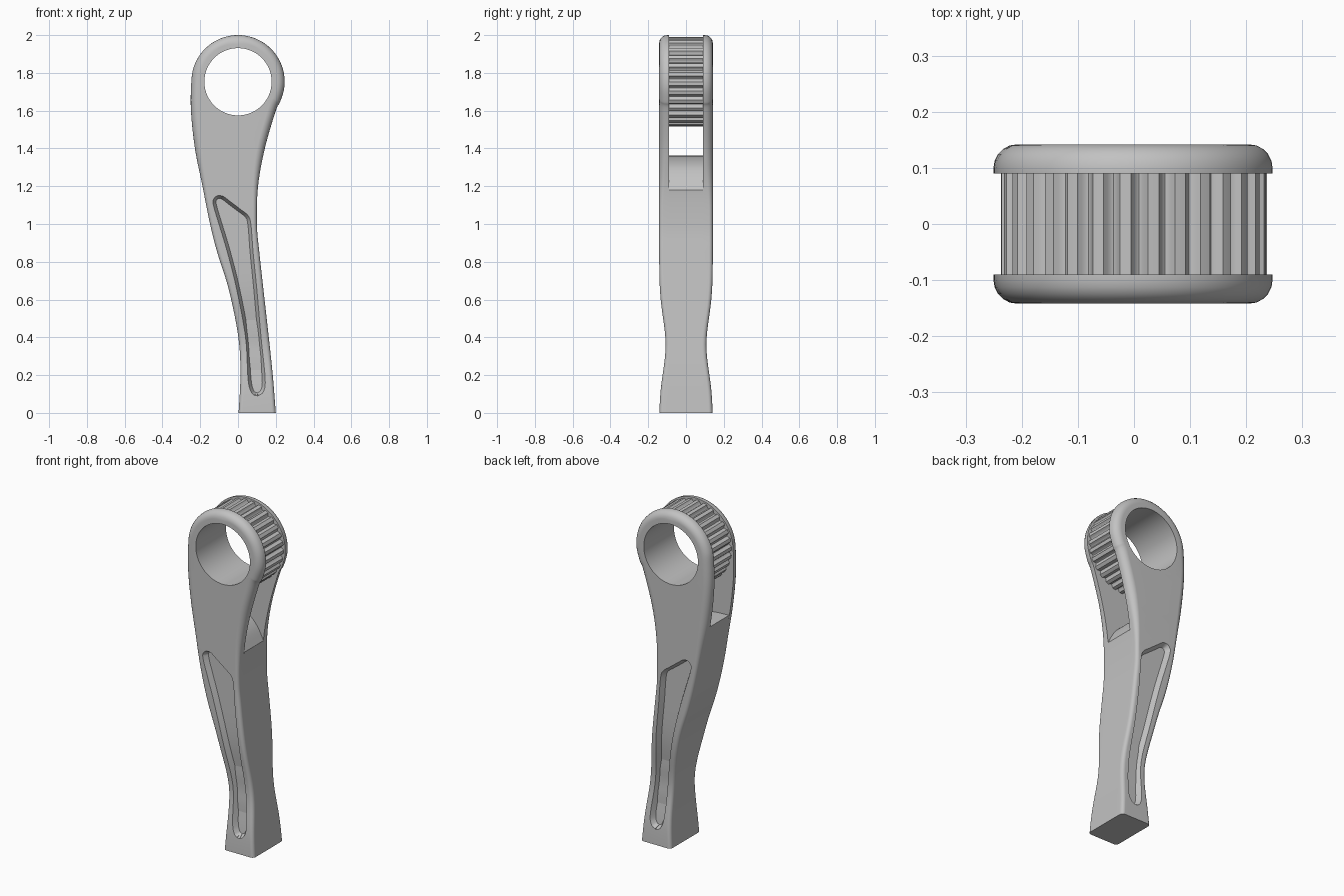
import bpy, math
from mathutils import Vector
from mathutils.geometry import tessellate_polygon

if "Cube" in bpy.data.objects:
    bpy.data.objects.remove(bpy.data.objects["Cube"])

grey = bpy.data.materials.new("plain grey")
grey.use_nodes = True
grey.diffuse_color = (0.54, 0.54, 0.54, 1)
grey.node_tree.nodes["Principled BSDF"].inputs["Base Color"].default_value = grey.diffuse_color

HEAD_Z, HEAD_R, BORE_R, SLOT = 1.753, 0.247, 0.178, 0.09


def half_depth(z):
    """Half thickness, with a waist low on the handle."""
    return 0.142 - 0.034 * math.exp(-((z - 0.36) / 0.2) ** 2)


def rounding(z):
    """Edge radius: tight on the handle, generous round the head."""
    t = max(0, min(1, (z - 1.05) / 0.4))
    return 0.02 + 0.022 * t * t * (3 - 2 * t)


def core_depth(z):
    return min(SLOT, half_depth(z) - rounding(z) - 0.002)


def spline(points, steps=6):
    """Smooth open curve through the points."""
    p = [Vector(q) for q in points]
    p = [p[0]] + p + [p[-1]]
    out = []
    for a, b, c, d in zip(p, p[1:], p[2:], p[3:]):
        for s in range(steps):
            t = s / steps
            out.append(0.5 * (2 * b + (c - a) * t + (2 * a - 5 * b + 4 * c - d) * t * t
                              + (3 * b - a - 3 * c + d) * t ** 3))
    return out + [p[-1]]


def circle(radius_at, count):
    """Loop around the head centre."""
    out = []
    for i in range(count):
        a = math.tau * i / count
        r = radius_at(i)
        out.append(Vector((r * math.cos(a), HEAD_Z + r * math.sin(a))))
    return out


def inset(outline, amount, flat_base=False):
    """Move a counter-clockwise x-z loop inwards by an amount that depends on height."""
    out = []
    n = len(outline)
    for i, p in enumerate(outline):
        t = outline[(i + 1) % n] - outline[i - 1]
        normal = Vector((t.y, -t.x)).normalized()
        if flat_base and i in (0, n - 1):
            normal = Vector((1 if i == 0 else -1, 0))
        out.append(p - normal * amount(p.y))
    return out


class Part:
    """Collects rings of points, skins between them and flat fills."""

    def __init__(self):
        self.verts, self.faces = [], []

    def ring(self, outline, depth):
        start = len(self.verts)
        self.verts += [Vector((p.x, depth(p.y), p.y)) for p in outline]
        return list(range(start, len(self.verts)))

    def skin(self, front, back):
        for i in range(len(front)):
            self.faces.append((front[i - 1], back[i - 1], back[i], front[i]))

    def fill(self, loops, facing):
        """Fill the first loop, leaving the others as holes; facing is the y direction."""
        flat = [[Vector((self.verts[i].x, self.verts[i].z, 0)) for i in loop] for loop in loops]
        index = [i for loop in loops for i in loop]
        for tri in tessellate_polygon(flat):
            a, b, c = (index[i] for i in tri)
            va, vb, vc = self.verts[a], self.verts[b], self.verts[c]
            same = (vb - va).cross(vc - va).y * facing > 0
            self.faces.append((a, b, c) if same else (a, c, b))

    def build(self, name, mirrored=False):
        mesh = bpy.data.meshes.new(name)
        mesh.from_pydata(self.verts, [], self.faces)
        mesh.materials.append(grey)
        obj = bpy.data.objects.new(name, mesh)
        bpy.context.collection.objects.link(obj)
        bpy.ops.object.select_all(action='DESELECT')
        obj.select_set(True)
        bpy.context.view_layer.objects.active = obj
        bpy.ops.object.shade_smooth_by_angle(angle=math.radians(30))
        if mirrored:
            mirror = obj.modifiers.new("other side", 'MIRROR')
            mirror.use_axis = (False, True, False)
        weighted = obj.modifiers.new("even shading", 'WEIGHTED_NORMAL')
        weighted.keep_sharp = True


# Side outline: curved handle swelling into a round head (z, left edge, right edge)
stations = [(0, 0.003, 0.2), (0.2, 0.013, 0.184), (0.4, 0.002, 0.163), (0.65, -0.048, 0.135),
            (0.85, -0.11, 0.113), (1.0, -0.148, 0.1), (1.2, -0.188, 0.106),
            (1.4, -0.228, 0.142), (1.6, -0.249, 0.2)]
arc = []
for i in range(12):
    a = math.radians(-25 + 205 * i / 11)
    arc.append((HEAD_R * math.cos(a), HEAD_Z + HEAD_R * math.sin(a)))
outline = spline([(r, z) for z, l, r in stations] + arc + [(l, z) for z, l, r in reversed(stations)])
bore = circle(lambda i: BORE_R, 96)

# Pocket outline on the broad faces
pocket = spline([(0.105, 0.09), (0.134, 0.112), (0.144, 0.18), (0.122, 0.4), (0.1, 0.65), (0.08, 0.85),
                 (0.068, 1.0), (0.052, 1.046), (0.01, 1.08), (-0.043, 1.12), (-0.08, 1.147),
                 (-0.113, 1.148), (-0.132, 1.125), (-0.129, 1.095), (-0.118, 1.055), (-0.101, 1.0),
                 (-0.056, 0.85), (-0.006, 0.65), (0.04, 0.4), (0.053, 0.18), (0.069, 0.112),
                 (0.09, 0.092)])

# Cheeks: full-length side plates with rounded rim, bore and pocket
cheek = Part()
rim = []
for k in range(6):
    a = math.pi / 2 * (1 - k / 5)
    loop = inset(outline, lambda z: rounding(z) * (1 - math.cos(a)), flat_base=True)
    rim.append(cheek.ring(loop, lambda z: -half_depth(z) + rounding(z) * (1 - math.sin(a))))
rim.append(cheek.ring(outline, lambda z: -core_depth(z)))
for front, back in zip(rim, rim[1:]):
    cheek.skin(front, back)

bore_front = cheek.ring(bore, lambda z: -half_depth(z))
bore_back = cheek.ring(bore, lambda z: -core_depth(z))
cheek.skin(bore_front[::-1], bore_back[::-1])

pocket_edge = cheek.ring(pocket, lambda z: -half_depth(z))
pocket_floor = cheek.ring(inset(pocket, lambda z: 0.016), lambda z: -half_depth(z) + 0.03)
cheek.skin(pocket_edge[::-1], pocket_floor[::-1])
cheek.fill([pocket_floor], -1)
cheek.fill([rim[0], bore_front, pocket_edge], -1)
cheek.fill([rim[-1], bore_back], 1)
cheek.build("cheek_plates", mirrored=True)

# Core: middle of the handle, ending in the arched floor of the fork
middle = len(outline) // 2
arch = spline([(0.105, 1.18), (0.06, 1.26), (0, 1.315), (-0.1, 1.352), (-0.221, 1.362)])
loop = ([p for p in outline[:middle] if p.y < 1.175] + arch
        + [p for p in outline[middle:] if p.y < 1.355])
core = Part()
core.skin(core.ring(loop, lambda z: -core_depth(z)), core.ring(loop, core_depth))
core.build("handle_core")

# Ribbed drum held between the cheeks
TEETH, PER = 30, 10


def rib(i):
    t = (i % PER) / PER
    return 0.237 - (0.016 * math.sin(math.pi * t / 0.6) if t < 0.6 else 0)


drum = Part()
for loop in (circle(rib, TEETH * PER), bore[::-1]):
    drum.skin(drum.ring(loop, lambda z: -SLOT), drum.ring(loop, lambda z: SLOT))
drum.build("ribbed_drum")
